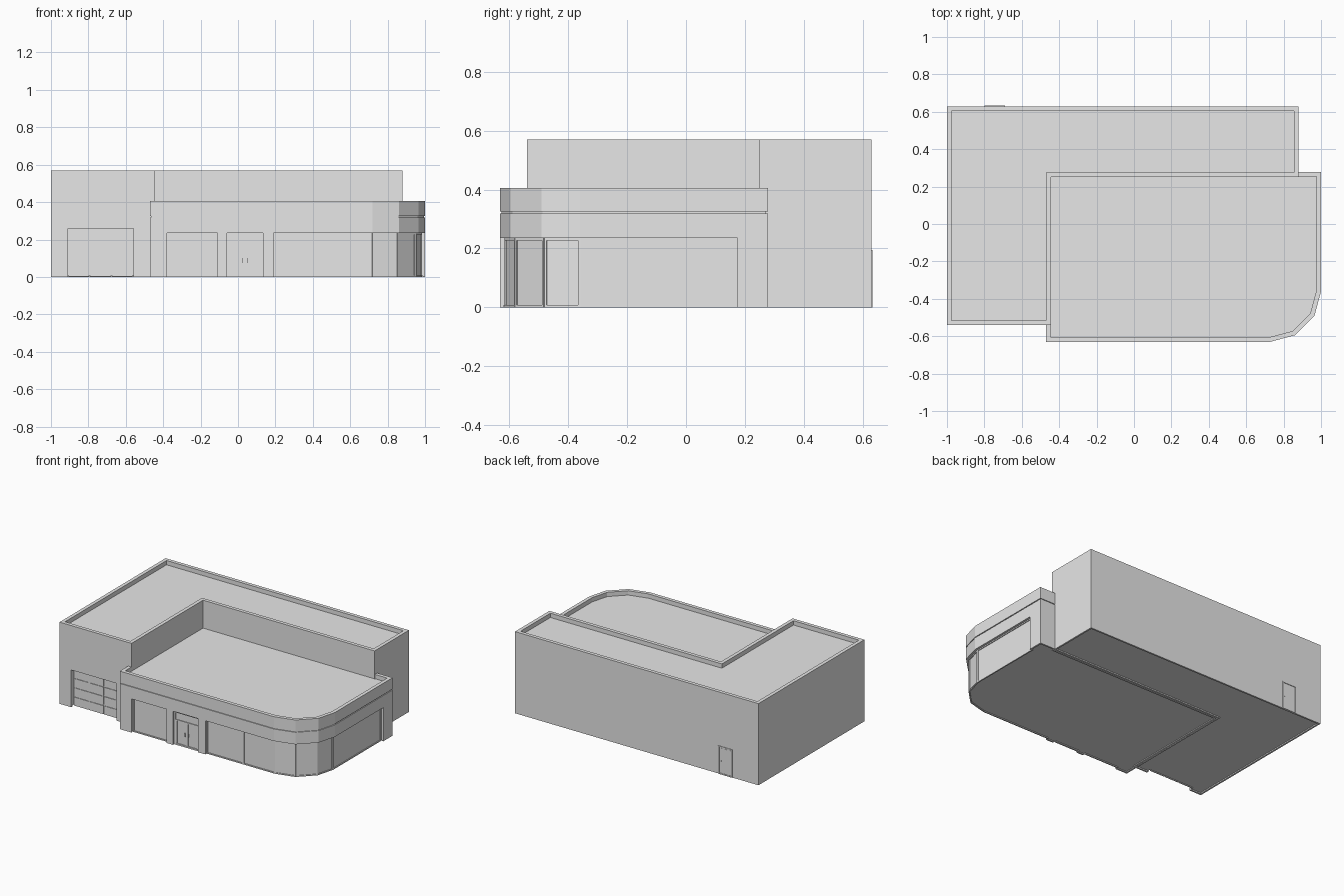
import bpy, bmesh
from mathutils import Vector, Matrix

cube = bpy.data.objects.get("Cube")
if cube:
    bpy.data.objects.remove(cube, do_unlink=True)

GREY = (0.8, 0.8, 0.8, 1.0)
grey = bpy.data.materials.new("light_grey")
grey.use_nodes = True
grey.diffuse_color = GREY
for node in grey.node_tree.nodes:
    if node.type == 'BSDF_PRINCIPLED':
        node.inputs["Base Color"].default_value = GREY


def finish(name, bm):
    bmesh.ops.recalc_face_normals(bm, faces=bm.faces)
    mesh = bpy.data.meshes.new(name)
    bm.to_mesh(mesh)
    bm.free()
    mesh.materials.append(grey)
    obj = bpy.data.objects.new(name, mesh)
    bpy.context.collection.objects.link(obj)
    return obj


def inset(outline, amount):
    """Offset a counter-clockwise outline inward with mitred corners."""
    pts = [Vector(p) for p in outline]
    result = []
    for i, p in enumerate(pts):
        a = (p - pts[i - 1]).normalized()
        b = (pts[(i + 1) % len(pts)] - p).normalized()
        na, nb = Vector((-a.y, a.x)), Vector((-b.y, b.x))
        result.append(p + (na + nb) * (amount / (1 + na.dot(nb))))
    return result


def loft(name, loops):
    """Closed solid through (outline, height) loops."""
    bm = bmesh.new()
    rings = [[bm.verts.new((p[0], p[1], z)) for p in outline] for outline, z in loops]
    for low, high in zip(rings, rings[1:]):
        for i in range(len(low)):
            j = (i + 1) % len(low)
            bm.faces.new((low[i], low[j], high[j], high[i]))
    bm.faces.new(rings[0][::-1])
    bm.faces.new(rings[-1])
    return finish(name, bm)


def box(bm, p, q, along, height, out):
    """Box on the wall line p-q: ranges along it, upward and outward."""
    p, q = Vector(p), Vector(q)
    u = (q - p).normalized().to_3d()
    inward = Vector((-u.y, u.x, 0))
    size = (along[1] - along[0], out[1] - out[0], height[1] - height[0])
    centre = p.to_3d() + u * sum(along) / 2 - inward * sum(out) / 2
    centre.z = sum(height) / 2
    axes = Matrix((u, inward, (0, 0, 1))).transposed().to_4x4()
    bmesh.ops.create_cube(bm, size=1, matrix=Matrix.Translation(centre) @ axes
                          @ Matrix.Diagonal((*size, 1)))


def frame(bm, p, q, z0, z1, w, d):
    """Four thin bars around a panel on the wall line p-q."""
    length = (Vector(q) - Vector(p)).length
    for a in ((0, w), (length - w, length)):
        box(bm, p, q, a, (z0, z1), (-0.004, d))
    for z in ((z0, z0 + w), (z1 - w, z1)):
        box(bm, p, q, (w, length - w), z, (-0.004, d))


def cut(target, outline, top):
    cutter = loft("cutter", [(outline, -0.1), (outline, top)])
    cutter.hide_render = True
    mod = target.modifiers.new("opening", 'BOOLEAN')
    mod.operation, mod.solver, mod.object = 'DIFFERENCE', 'EXACT', cutter
    bpy.context.view_layer.objects.active = target
    bpy.ops.object.modifier_apply(modifier=mod.name)
    bpy.data.objects.remove(cutter, do_unlink=True)


def rect(x0, x1, y0, y1):
    return [(x0, y0), (x1, y0), (x1, y1), (x0, y1)]


# Tall L-shaped hall with plinth line, top band and parapet
FRONT, BACK = -0.54, 0.629
hall = [(-1, FRONT), (-0.445, FRONT), (-0.445, 0.25), (0.88, 0.25), (0.88, BACK), (-1, BACK)]
hall_body = loft("hall_walls_and_roof", [
    (inset(hall, 0.012), 0.008), (inset(hall, 0.012), 0), (hall, 0), (hall, 0.09),
    (hall, 0.445), (hall, 0.57), (inset(hall, 0.025), 0.57), (inset(hall, 0.025), 0.54)])

# Low shop block with a faceted corner, groove and parapet
SHOP = -0.632
shop = [(-0.47, SHOP), (0.72, SHOP), (0.86, -0.595), (0.965, -0.49), (1, -0.36),
        (1, 0.278), (-0.47, 0.278)]
groove = inset(shop, 0.006)
shop_body = loft("shop_walls_and_roof", [
    (inset(shop, 0.012), 0.006), (inset(shop, 0.012), 0), (shop, 0), (shop, 0.319),
    (groove, 0.319), (groove, 0.325), (shop, 0.325), (shop, 0.405),
    (inset(shop, 0.025), 0.405), (inset(shop, 0.025), 0.375)])

# Recessed openings
DEPTH, HEAD = 0.02, 0.235
GLASS = SHOP + DEPTH
WIN, DOOR, GATE = (-0.38, -0.11), (-0.06, 0.135), (-0.91, -0.56)
inner, outer = inset(shop, DEPTH), inset(shop, -0.05)
glass_line = [Vector((0.19, GLASS)), *inner[1:5], Vector((1 - DEPTH, 0.175))]
outer_line = [Vector((0.19, SHOP - 0.05)), *outer[1:5], Vector((1.05, 0.175))]
cut(shop_body, outer_line + glass_line[::-1], HEAD)
for x0, x1 in (WIN, DOOR):
    cut(shop_body, rect(x0, x1, SHOP - 0.05, GLASS), HEAD)
GATE_Y, GATE_TOP = FRONT + 0.03, 0.26
cut(hall_body, rect(*GATE, FRONT - 0.05, GATE_Y), GATE_TOP)

# Shop window frames, wrapping around the corner
bm = bmesh.new()
stops = glass_line[:1] + [Vector((0.47, GLASS))] + glass_line[1:]
for p, q in zip(stops, stops[1:]):
    frame(bm, p, q, 0, HEAD, 0.008, 0.005)
frame(bm, (WIN[0], GLASS), (WIN[1], GLASS), 0, HEAD, 0.008, 0.005)
finish("shop_window_frames", bm)

# Double entrance door with transom and handles
bm = bmesh.new()
left, right = (DOOR[0], GLASS), (DOOR[1], GLASS)
middle = sum(DOOR) / 2
frame(bm, left, right, 0, HEAD, 0.01, 0.008)
frame(bm, (DOOR[0] + 0.01, GLASS), (middle, GLASS), 0, 0.175, 0.01, 0.005)
frame(bm, (middle, GLASS), (DOOR[1] - 0.01, GLASS), 0, 0.175, 0.01, 0.005)
half = (DOOR[1] - DOOR[0]) / 2
for side in (-1, 1):
    a = half + side * 0.012
    box(bm, left, right, (a - 0.002, a + 0.002), (0.075, 0.1), (0.004, 0.011))
finish("entrance_door", bm)

# Sectional gate: raised panels with fine joints
bm = bmesh.new()
ROWS, COLS = 4, 3
pw, ph = (GATE[1] - GATE[0]) / COLS, GATE_TOP / ROWS
for r in range(ROWS):
    for c in range(COLS):
        box(bm, (GATE[0], GATE_Y), (GATE[1], GATE_Y),
            (c * pw + 0.003, (c + 1) * pw - 0.003),
            (r * ph + 0.003, (r + 1) * ph - 0.003), (-0.003, 0.004))
finish("sectional_gate", bm)

# Back service door with frame and handle
bm = bmesh.new()
p, q = (-0.69, BACK), (-0.8, BACK)
frame(bm, p, q, 0, 0.195, 0.008, 0.004)
box(bm, p, q, (0.012, 0.098), (0.003, 0.183), (-0.002, 0.001))
box(bm, p, q, (0.014, 0.024), (0.09, 0.096), (0, 0.003))
finish("back_door", bm)
